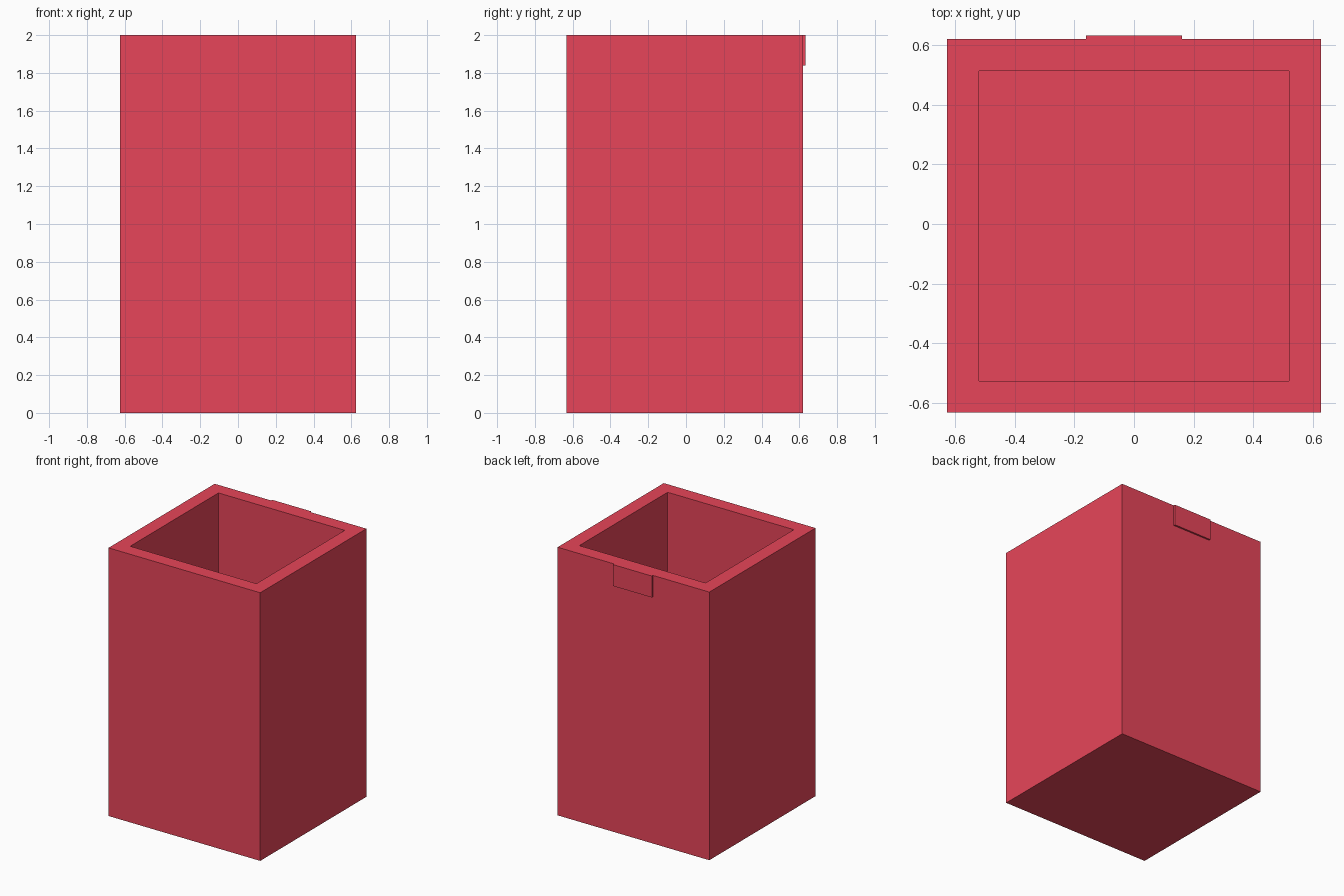
import bpy, bmesh
from mathutils import Vector

if "Cube" in bpy.data.objects:
    bpy.data.objects.remove(bpy.data.objects["Cube"])

red = bpy.data.materials.new("warm red")
red.diffuse_color = (0.8, 0.06, 0.1, 1)
red.use_nodes = True
red.node_tree.nodes["Principled BSDF"].inputs["Base Color"].default_value = red.diffuse_color

HEIGHT, WALL = 2.0, 0.105


def box(name, lo, hi, cavity_floor=None):
    """Axis-aligned box; optionally hollowed from the top down to cavity_floor."""
    lo, hi = Vector(lo), Vector(hi)
    bm = bmesh.new()
    bmesh.ops.create_cube(bm, size=1)
    bmesh.ops.scale(bm, vec=hi - lo, verts=bm.verts)
    bmesh.ops.translate(bm, vec=(lo + hi) / 2, verts=bm.verts)
    if cavity_floor is not None:
        top = max(bm.faces, key=lambda f: f.calc_center_median().z)
        bmesh.ops.inset_region(bm, faces=[top], thickness=WALL, use_even_offset=True)
        floor = bmesh.ops.extrude_discrete_faces(bm, faces=[top])["faces"][0]
        for v in floor.verts:
            v.co.z = cavity_floor
        # Slightly eased vertical corners inside the cavity
        corners = [e for v in floor.verts for e in v.link_edges if e not in floor.edges[:]]
        bmesh.ops.bevel(bm, geom=corners, offset=0.006, segments=2, profile=0.5,
                        affect='EDGES')
    bmesh.ops.recalc_face_normals(bm, faces=bm.faces)
    mesh = bpy.data.meshes.new(name)
    bm.to_mesh(mesh)
    bm.free()
    mesh.materials.append(red)
    obj = bpy.data.objects.new(name, mesh)
    bpy.context.collection.objects.link(obj)
    return obj


# Open-topped square container
box("container", (-0.626, -0.632, 0), (0.626, 0.619, HEIGHT), cavity_floor=WALL)
# Small raised tab at the back rim
box("back_tab", (-0.16, 0.619, 1.84), (0.16, 0.632, HEIGHT))
